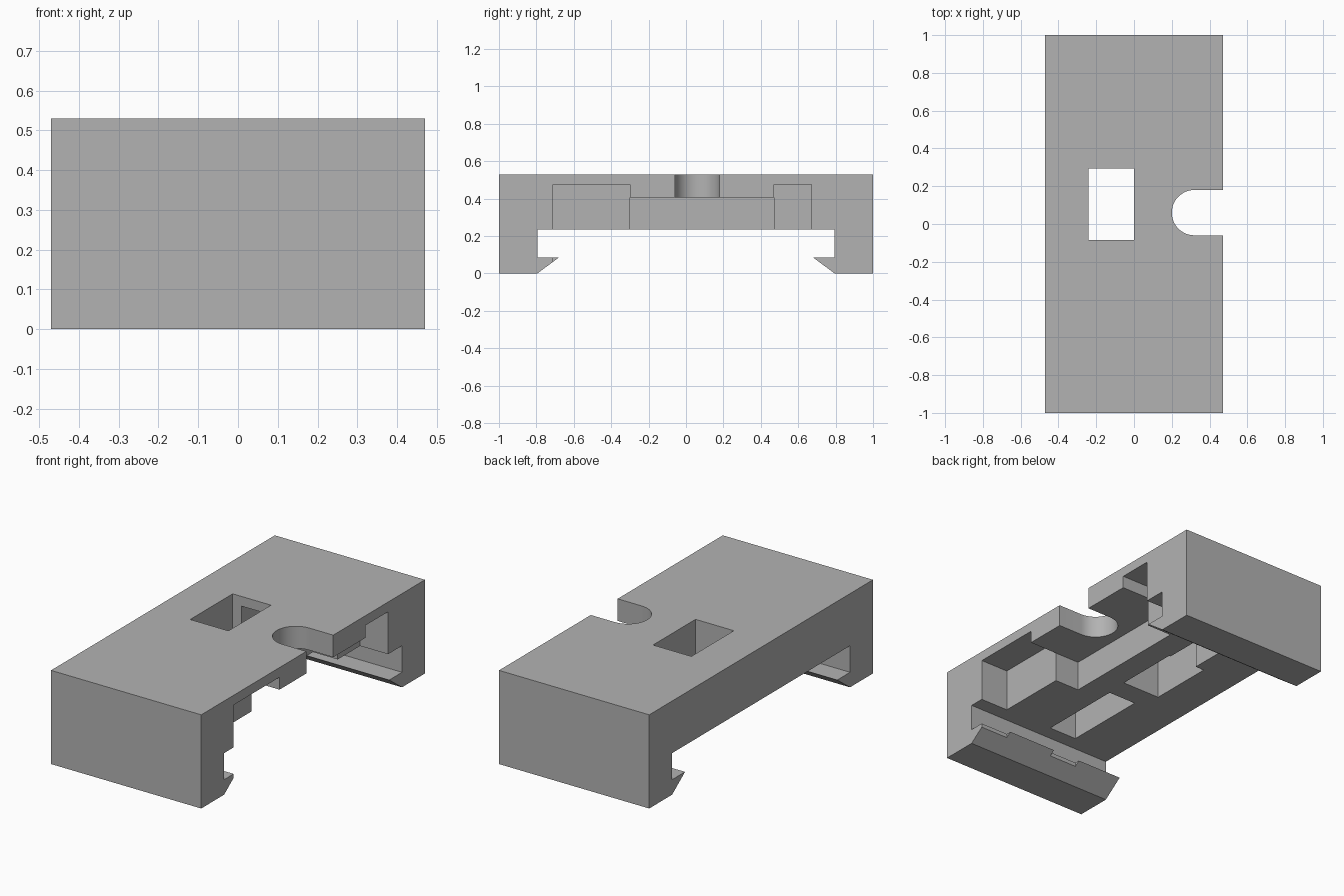
import bpy
import bmesh
import math

cube = bpy.data.objects.get("Cube")
if cube:
    bpy.data.objects.remove(cube, do_unlink=True)

grey = bpy.data.materials.new("plain_grey")
grey.use_nodes = True
colour = (0.45, 0.45, 0.45, 1)
grey.diffuse_color = colour
grey.node_tree.nodes["Principled BSDF"].inputs["Base Color"].default_value = colour


def prism(name, points, shift):
    """Extrude a closed outline along the shift vector."""
    bm = bmesh.new()
    face = bm.faces.new([bm.verts.new(p) for p in points])
    top = bmesh.ops.extrude_face_region(bm, geom=[face])["geom"]
    verts = [v for v in top if isinstance(v, bmesh.types.BMVert)]
    bmesh.ops.translate(bm, verts=verts, vec=shift)
    bmesh.ops.recalc_face_normals(bm, faces=bm.faces)
    mesh = bpy.data.meshes.new(name)
    bm.to_mesh(mesh)
    bm.free()
    mesh.materials.append(grey)
    obj = bpy.data.objects.new(name, mesh)
    bpy.context.collection.objects.link(obj)
    return obj


def box(name, x, y, z):
    outline = [(x[0], y[0], z[0]), (x[1], y[0], z[0]), (x[1], y[1], z[0]), (x[0], y[1], z[0])]
    return prism(name, outline, (0, 0, z[1] - z[0]))


# Clip body: side profile with a barbed leg at each end
WIDTH, TOP, ROOF = 0.47, 0.53, 0.475
half = [(1, TOP), (1, 0), (0.795, 0), (0.68, 0.085), (0.795, 0.085), (0.795, 0.235)]
profile = half + [(-y, z) for y, z in reversed(half)]
body = prism("clip_body", [(-WIDTH, y, z) for y, z in profile], (2 * WIDTH, 0, 0))

# Rounded slot open to the side
arc = [math.radians(90 + 180 * i / 24) for i in range(25)]
slot = [(0.32 + 0.12 * math.cos(a), 0.06 + 0.12 * math.sin(a), -0.1) for a in arc]
slot += [(0.6, -0.06, -0.1), (0.6, 0.18, -0.1)]

# Window, side pockets and underside pockets
cutters = [
    prism("slot_cutter", slot, (0, 0, 1)),
    box("window_cutter", (-0.24, 0), (-0.085, 0.295), (-0.1, 1)),
    box("side_front_cutter", (0.295, 0.6), (-0.71, -0.25), (-0.1, ROOF)),
    box("side_back_cutter", (0.295, 0.6), (0.42, 0.67), (-0.1, ROOF)),
    box("side_middle_cutter", (0.14, 0.6), (-0.3, 0.47), (-0.1, 0.405)),
    box("under_front_cutter", (-0.185, -0.01), (-0.71, -0.215), (-0.1, ROOF)),
    box("under_back_cutter", (-0.185, -0.01), (0.2, 0.67), (-0.1, ROOF)),
]
# Keep the tall side pockets clear of the lower middle roof
for cutter, edge, end in ((cutters[2], -0.25, -0.3), (cutters[3], 0.42, 0.47)):
    for v in cutter.data.vertices:
        if abs(v.co.y - edge) < 0.001:
            v.co.y = end

bpy.context.view_layer.objects.active = body
for cutter in cutters:
    mod = body.modifiers.new(cutter.name, "BOOLEAN")
    mod.operation = "DIFFERENCE"
    mod.solver = "EXACT"
    mod.object = cutter
    bpy.ops.object.modifier_apply(modifier=mod.name)
    bpy.data.objects.remove(cutter, do_unlink=True)

body.select_set(True)
bpy.ops.object.shade_smooth_by_angle(angle=math.radians(30))
